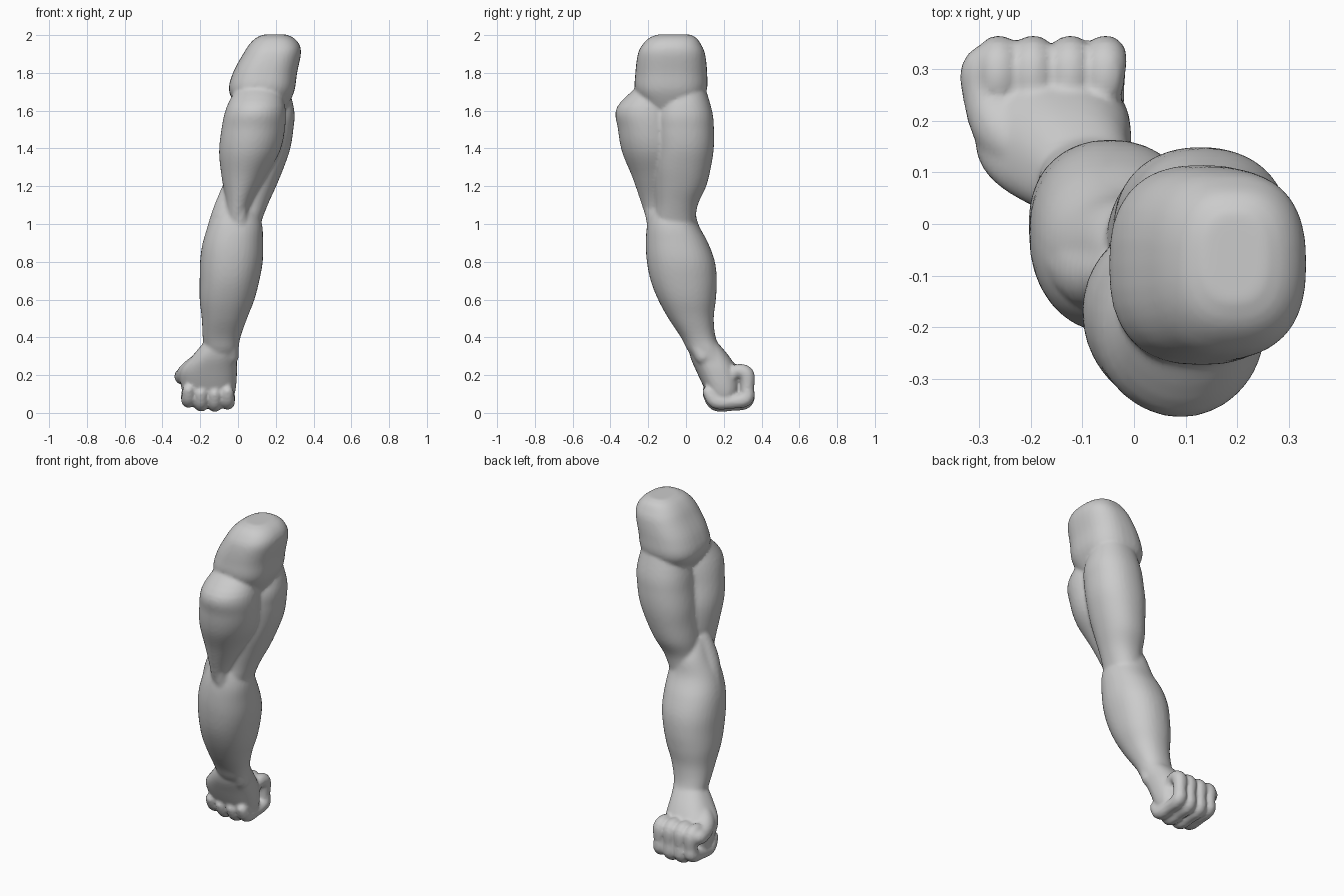
import bpy
import bmesh
from math import cos, sin, pi, copysign, radians
from mathutils import Vector

default_cube = bpy.data.objects.get("Cube")
if default_cube:
    bpy.data.objects.remove(default_cube, do_unlink=True)


def spline(points, steps):
    """Smooth path through the given tuples (Catmull-Rom)."""
    points = [Vector(p) for p in points]
    padded = [points[0]] + points + [points[-1]]
    path = []
    for a, b, c, d in zip(padded, padded[1:], padded[2:], padded[3:]):
        for i in range(steps):
            t = i / steps
            path.append(b + (c - a) * (t / 2)
                        + (a * 2 - b * 5 + c * 4 - d) * (t * t / 2)
                        + (b * 3 - a - c * 3 + d) * (t * t * t / 2))
    return path + [points[-1]]


def loft(bm, rings):
    """Closed skin over rings of points."""
    rings = [[bm.verts.new(p) for p in ring] for ring in rings]
    sides = len(rings[0])
    for low, high in zip(rings, rings[1:]):
        for k in range(sides):
            n = (k + 1) % sides
            bm.faces.new((low[k], low[n], high[n], high[k]))
    bm.faces.new(rings[0][::-1])
    bm.faces.new(rings[-1])


def muscle(bm, sections, squareness=2.0, sides=36, steps=5):
    """Loft horizontal rounded sections: height, centre x, centre y, radius x, radius y."""
    power = 2 / squareness
    rings = []
    for z, cx, cy, rx, ry in spline(sections, steps):
        ring = []
        for k in range(sides):
            c, s = cos(2 * pi * k / sides), sin(2 * pi * k / sides)
            ring.append((cx + rx * copysign(abs(c) ** power, c),
                         cy + ry * copysign(abs(s) ** power, s), z))
        rings.append(ring)
    loft(bm, rings)


def digit(bm, joints, sides=16, steps=4):
    """Tube with round ends along joints: x, y, z, radius."""
    path = [(p.xyz, p.w) for p in spline(joints, steps)]
    centres = [centre for centre, r in path]
    tangents = [(b - a).normalized() for a, b in
                zip(centres[:1] + centres, centres[1:] + centres[-1:])]
    stations = [(c, t, r) for (c, r), t in zip(path, tangents)]
    tangents[0] = (centres[1] - centres[0]).normalized()

    def cap(station, sign):
        c, t, r = station
        return [(c + t * (sign * r * sin(radians(a))), t, r * cos(radians(a)))
                for a in (25, 50, 75)]

    stations = cap(stations[0], -1)[::-1] + stations + cap(stations[-1], 1)
    side = Vector((1, 0, 0))
    rings = []
    for c, t, r in stations:
        side = (side - t * side.dot(t)).normalized()
        up = t.cross(side)
        rings.append([c + (side * cos(2 * pi * k / sides) + up * sin(2 * pi * k / sides)) * r
                      for k in range(sides)])
    loft(bm, rings)


body = bmesh.new()

# Shoulder cap
muscle(body, [
    (1.6, .13, -.08, .12, .12),
    (1.7, .125, -.08, .172, .187),
    (1.8, .143, -.078, .17, .19),
    (1.9, .18, -.077, .153, .178),
    (1.95, .192, -.075, .133, .155),
    (1.985, .195, -.07, .1, .125),
    (2.003, .195, -.065, .06, .085),
], squareness=2.5)

# Biceps, tapering into the bend of the elbow
muscle(body, [
    (1.75, .11, -.16, .10, .07),
    (1.62, .095, -.2, .155, .165),
    (1.5, .08, -.19, .168, .17),
    (1.38, .06, -.17, .16, .168),
    (1.25, .03, -.15, .117, .135),
    (1.12, .005, -.14, .07, .1),
    (1, -.01, -.13, .05, .07),
    (.9, -.02, -.1, .04, .05),
])

# Triceps
muscle(body, [
    (1.76, .15, 0, .11, .09),
    (1.6, .145, -.01, .153, .148),
    (1.5, .135, -.01, .158, .158),
    (1.4, .12, -.01, .157, .157),
    (1.3, .1, -.02, .143, .152),
    (1.2, .075, -.03, .127, .137),
    (1.1, .05, -.05, .107, .112),
    (1, .02, -.06, .1, .11),
    (.9, 0, -.05, .1, .1),
], squareness=2.2)

# Forearm down to the wrist
muscle(body, [
    (1.2, -.015, -.08, .05, .06),
    (1.1, -.005, -.07, .1, .11),
    (1, -.013, -.07, .14, .135),
    (.9, -.027, -.048, .16, .165),
    (.8, -.035, -.027, .166, .18),
    (.7, -.045, -.012, .158, .175),
    (.6, -.058, .005, .145, .153),
    (.5, -.072, .027, .12, .12),
    (.4, -.087, .065, .1, .092),
    (.33, -.09, .1, .092, .09),
    (.25, -.1, .15, .09, .08),
], squareness=2.2)

# Elbow tendon and outer elbow muscle
digit(body, [(.03, -.2, 1.3, .05), (.01, -.19, 1.15, .043), (.01, -.165, 1, .042)])
digit(body, [(-.03, -.1, 1.2, .05), (-.07, -.1, 1.05, .07), (-.1, -.06, .88, .09)])

# Back of the hand and palm
muscle(body, [
    (.38, -.09, .085, .085, .075),
    (.3, -.125, .125, .118, .103),
    (.22, -.155, .165, .15, .11),
    (.12, -.155, .195, .142, .092),
    (.05, -.155, .2, .12, .055),
], squareness=2.5)

# Wrist bone
digit(body, [(-.045, .06, .36, .045), (-.04, .09, .3, .045)])

# Four curled fingers, index to little
for x, base in ((-.262, .07), (-.195, .05), (-.123, .048), (-.055, .06)):
    digit(body, [
        (x, .12, base + .05, .033),
        (x, .158, base, .039),
        (x, .24, base - .002, .036),
        (x, .317, base + .015, .041),
        (x, .325, .13, .036),
        (x, .32, .205, .042),
        (x, .27, .222, .036),
        (x, .24, .19, .03),
    ])

# Thumb folded over the index finger
digit(body, [
    (-.17, .12, .28, .06),
    (-.25, .18, .22, .06),
    (-.288, .26, .195, .046),
    (-.29, .302, .195, .043),
    (-.25, .325, .2, .036),
])

skin = bpy.data.materials.new("grey_clay")
skin.use_nodes = True
colour = (.6, .6, .6, 1)
skin.diffuse_color = colour
skin.node_tree.nodes["Principled BSDF"].inputs["Base Color"].default_value = colour

# Fuse the muscles into one smooth arm
mesh = bpy.data.meshes.new("muscular_arm")
bmesh.ops.recalc_face_normals(body, faces=body.faces)
body.to_mesh(mesh)
body.free()
mesh.materials.append(skin)
arm = bpy.data.objects.new("muscular_arm", mesh)
bpy.context.collection.objects.link(arm)

fuse = arm.modifiers.new("fuse", 'REMESH')
fuse.mode = 'VOXEL'
fuse.voxel_size = .01
fuse.use_smooth_shade = True
soften = arm.modifiers.new("soften", 'SMOOTH')
soften.factor = .5
soften.iterations = 4
